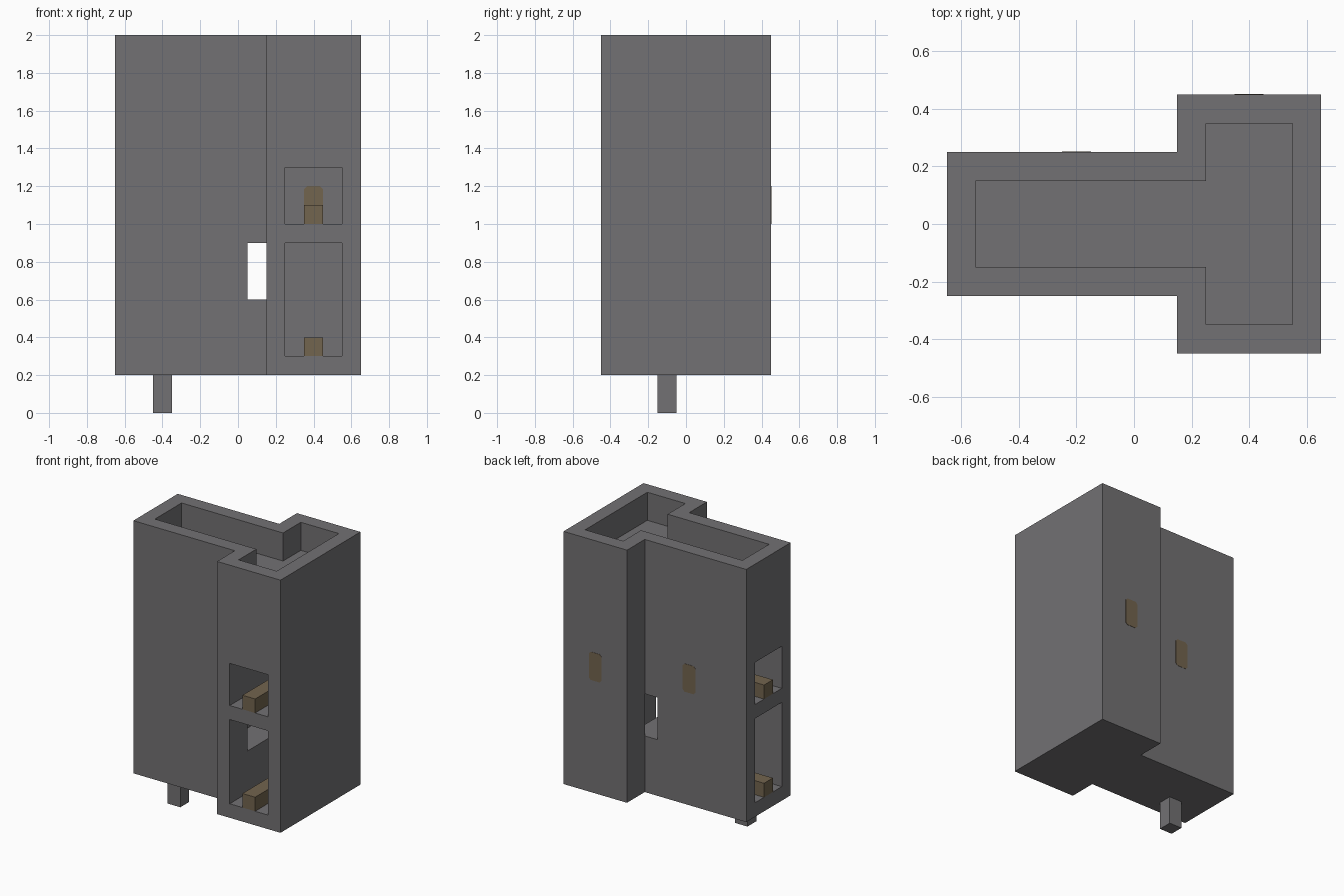
import bpy, bmesh

cube = bpy.data.objects.get("Cube")
if cube:
    bpy.data.objects.remove(cube, do_unlink=True)


def material(name, rgb):
    m = bpy.data.materials.new(name)
    m.use_nodes = True
    m.diffuse_color = (*rgb, 1)
    m.node_tree.nodes["Principled BSDF"].inputs["Base Color"].default_value = (*rgb, 1)
    return m


GREY = material("slate grey", (0.17, 0.165, 0.172))
BROWN = material("dull brown", (0.17, 0.128, 0.077))


def prism(name, outline, z0, z1, mat=None):
    """Extrude an xy outline from z0 to z1."""
    bm = bmesh.new()
    face = bm.faces.new([bm.verts.new((x, y, z0)) for x, y in outline])
    top = bmesh.ops.extrude_face_region(bm, geom=[face])["geom"]
    bmesh.ops.translate(bm, vec=(0, 0, z1 - z0),
                        verts=[v for v in top if isinstance(v, bmesh.types.BMVert)])
    bmesh.ops.recalc_face_normals(bm, faces=bm.faces[:])
    mesh = bpy.data.meshes.new(name)
    bm.to_mesh(mesh)
    bm.free()
    ob = bpy.data.objects.new(name, mesh)
    bpy.context.collection.objects.link(ob)
    if mat:
        mesh.materials.append(mat)
    return ob


def box(name, x0, x1, y0, y1, z0, z1, mat=None):
    return prism(name, [(x0, y0), (x1, y0), (x1, y1), (x0, y1)], z0, z1, mat)


def t_outline(inset):
    """T-shaped plan, shrunk by the wall thickness."""
    end, step, wing, block = 0.65 - inset, 0.15 + inset, 0.25 - inset, 0.45 - inset
    half = [(-end, -wing), (step, -wing), (step, -block), (end, -block)]
    return half + [(x, -y) for x, y in reversed(half)]


def cut(target, cutter):
    cutter.hide_render = True
    mod = target.modifiers.new("cut", "BOOLEAN")
    mod.operation = "DIFFERENCE"
    mod.solver = "EXACT"
    mod.object = cutter
    bpy.context.view_layer.objects.active = target
    bpy.ops.object.modifier_apply(modifier=mod.name)
    bpy.data.objects.remove(cutter, do_unlink=True)


# Building shell with a sunken roof terrace
building = prism("building", t_outline(0), 0.2, 2.0, GREY)
cut(building, prism("roof_cutter", t_outline(0.1), 1.8, 2.1))

# Rooms open to the outside, each with a bar along its floor
for level, z0, z1 in (("lower", 0.3, 0.9), ("upper", 1.0, 1.3)):
    cut(building, box("block_cutter", 0.25, 0.55, -0.5, 0.35, z0, z1))
    cut(building, box("wing_cutter", -0.7, -0.05, -0.15, 0.15, z0, z1))
    box(level + "_block_bar", 0.35, 0.45, -0.45, 0.35, z0, z0 + 0.1, BROWN)
    box(level + "_wing_bar", -0.65, -0.05, -0.05, 0.05, z0, z0 + 0.1, BROWN)

# Passage through the wing, opening sideways into the lower block room
cut(building, box("passage_cutter", 0.05, 0.1499, -0.3, 0.3, 0.6, 0.9))
cut(building, box("passage_side_cutter", 0.1, 0.3, -0.25, 0.25, 0.6, 0.9))

# Back wall panels with clipped corners, running through the wall
for name, x, y in (("block_panel", 0.4, 0.4), ("wing_panel", -0.2, 0.2)):
    panel = prism(name, [(sx * a, sy * b) for sx, sy, order in
                         ((-1, -1, 1), (1, -1, -1), (1, 1, 1), (-1, 1, -1))
                         for a, b in [(0.05, 0.085), (0.035, 0.1)][::order]],
                  -0.052, 0.052, BROWN)
    panel.rotation_euler.x = 1.5707963
    panel.location = (x, y, 1.1)

# Single support leg under the wing
box("support_leg", -0.45, -0.35, -0.15, -0.05, 0, 0.2, GREY)
